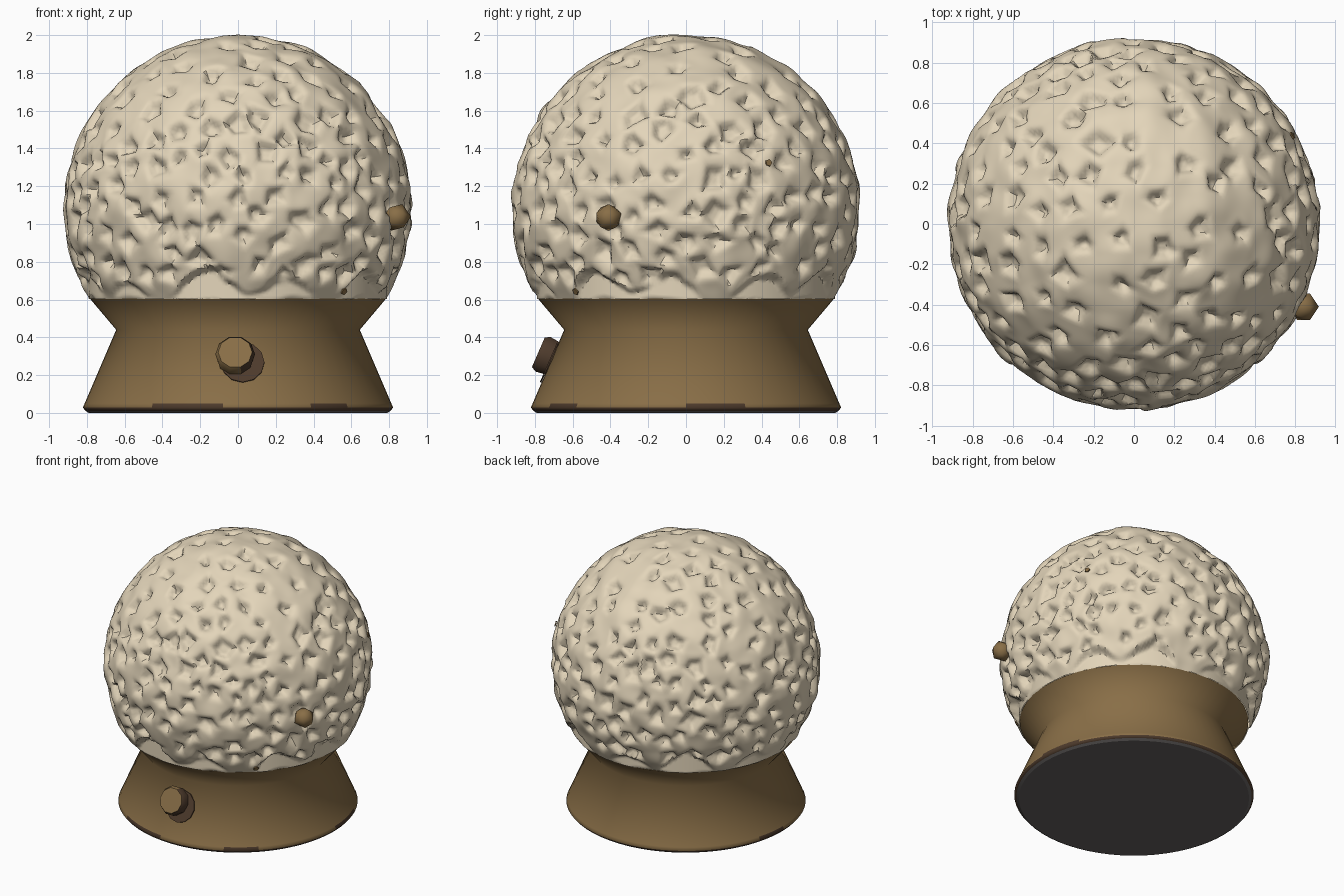
import bpy, bmesh, math, random
from mathutils import Vector, Matrix, noise
from mathutils.kdtree import KDTree

random.seed(7)
if "Cube" in bpy.data.objects:
    bpy.data.objects.remove(bpy.data.objects["Cube"])


def material(name, rgb):
    mat = bpy.data.materials.new(name)
    mat.use_nodes = True
    mat.diffuse_color = (*rgb, 1)
    mat.node_tree.nodes["Principled BSDF"].inputs["Base Color"].default_value = (*rgb, 1)
    return mat


cream = material("cream", (0.77, 0.665, 0.49))
brown = material("brown", (0.25, 0.157, 0.063))
dark_brown = material("dark brown", (0.075, 0.043, 0.025))
charcoal = material("charcoal", (0.13, 0.12, 0.117))


def finish(bm, name, mat, angle):
    bmesh.ops.recalc_face_normals(bm, faces=bm.faces)
    mesh = bpy.data.meshes.new(name)
    bm.to_mesh(mesh)
    bm.free()
    obj = bpy.data.objects.new(name, mesh)
    bpy.context.collection.objects.link(obj)
    mesh.materials.append(mat)
    bpy.ops.object.select_all(action="DESELECT")
    obj.select_set(True)
    bpy.context.view_layer.objects.active = obj
    bpy.ops.object.shade_smooth_by_angle(angle=math.radians(angle))
    return obj


def lathe(name, profile, mat, sides=64, angle=30, matrix=Matrix()):
    """Closed solid turned from (radius, height) points."""
    bm = bmesh.new()
    rings = []
    for r, z in profile:
        steps = [2 * math.pi * i / sides for i in range(sides)]
        rings.append([bm.verts.new((r * math.cos(a), r * math.sin(a), z)) for a in steps])
    for low, high in zip(rings, rings[1:]):
        for i in range(sides):
            j = (i + 1) % sides
            bm.faces.new((low[i], low[j], high[j], high[i]))
    bm.faces.new(rings[0])
    bm.faces.new(rings[-1])
    bm.transform(matrix)
    return finish(bm, name, mat, angle)


def darken(obj, rule):
    """Give dark brown to the faces that meet the rule."""
    obj.data.materials.append(dark_brown)
    for face in obj.data.polygons:
        face.material_index = int(rule(face))


def facing(point, normal):
    """Placement at a point with z along the normal."""
    turn = Vector(normal).to_track_quat("Z", "Y").to_matrix().to_4x4()
    return Matrix.Translation(point) @ turn


# Waisted base, worn dark in patches along its foot, with a charcoal underside
base = lathe("base", [(0.806, 0.01), (0.822, 0.028), (0.812, 0.05), (0.645, 0.44), (0.785, 0.606)],
             brown, angle=75)
darken(base, lambda f: f.center.z < 0.025
       or (f.center.z < 0.045 and noise.noise(f.center * 2.5) > 0.15))
lathe("base_underside", [(0.79, 0), (0.808, 0.011)], charcoal)

# Front button on a dark plate, both square to the sloping base
out = (0, -0.917, 0.398)
button = lathe("front_button", [(0.09, -0.06), (0.105, 0.05), (0.09, 0.078)], brown, 10, 40,
               facing((-0.015, -0.71, 0.29), out))
darken(button, lambda f: f.normal.x > 0.2 and f.normal.y > -0.75)
lathe("button_plate", [(0.115, -0.003), (0.115, 0.005)], dark_brown, 12, 30,
      facing((0.025, -0.723, 0.267), out))

# Small brown specks showing in two pits
for speck, centre in (("upper_speck", (0.772, 0.43, 1.32)), ("lower_speck", (0.552, -0.575, 0.65))):
    normal = Vector(centre) - Vector((0, 0, 1.08))
    lathe(speck, [(0.02, 0.012), (0.02, 0.02)], brown, 5, 30, facing(centre, normal))

# Scattered pits: each has a centre, a size and an irregular polygon outline
RADIUS, CENTRE = 0.915, Vector((0, 0, 1.08))
pits = []
for _ in range(6000):
    d = Vector([random.gauss(0, 1) for _ in range(3)]).normalized()
    p = d * RADIUS
    gap = 0.12 + 0.06 * max(0, d.z - 0.3)
    if d.z < -0.4 or any((p - q[0]).length < gap for q in pits):
        continue
    u = d.orthogonal().normalized()
    v = d.cross(u)
    n, turn = random.choice((4, 5, 5)), random.uniform(0, 6)
    sides = []
    for k in range(n):
        a = turn + 2 * math.pi * k / n + random.uniform(-0.3, 0.3)
        sides.append((u * math.cos(a) + v * math.sin(a)) * random.uniform(0.7, 1.25))
    pits.append((p, random.uniform(0.018, 0.04), sides))
tree = KDTree(len(pits))
for i, pit in enumerate(pits):
    tree.insert(pit[0], i)
tree.balance()


def pit_depth(p):
    """Flat floor, steep wall, then a soft dent around the rim."""
    depth = 0
    for _, i, _ in tree.find_range(p, 0.11):
        centre, size, sides = pits[i]
        d = max((p - centre).dot(s) for s in sides) - size
        wall = 0.028 * min(1, max(0, 0.5 - d / 0.024))
        dent = 0.022 * min(1, max(0, 1 - d / 0.045)) ** 2
        depth = max(depth, wall + dent)
    return depth


# Pitted dome whose scalloped lower edge drops to a recessed skirt
bm = bmesh.new()
bmesh.ops.create_icosphere(bm, subdivisions=7, radius=RADIUS)
for vert in bm.verts:
    p = vert.co.copy()
    lump = 0.016 * noise.noise(p * 7)
    co = CENTRE + p.normalized() * (RADIUS + 0.006 + lump - pit_depth(p))
    a = math.atan2(p.x, -p.y)
    edge = 0.685 + 0.06 * math.cos(11 * (a - 0.35)) + 0.04 * math.sin(5 * a + 2)
    edge += 0.025 * noise.noise(p * 12)
    r = math.hypot(co.x, co.y)
    drop = min(1, max(0, (edge - co.z) / 0.03))
    if r > 0.79:
        shrink = 1 + drop * (0.79 / r - 1)
        co.x *= shrink
        co.y *= shrink
    vert.co = co
bmesh.ops.bisect_plane(bm, geom=bm.verts[:] + bm.edges[:] + bm.faces[:],
                       plane_co=(0, 0, 0.604), plane_no=(0, 0, 1), clear_inner=True)
finish(bm, "pitted_dome", cream, 42)

# Knob on the left side of the dome
bm = bmesh.new()
bmesh.ops.create_icosphere(bm, subdivisions=1, radius=0.076)
bm.transform(Matrix.Translation((0.84, -0.41, 1.035)) @ Matrix.Rotation(0.4, 4, "Y"))
finish(bm, "side_knob", brown, 60)
